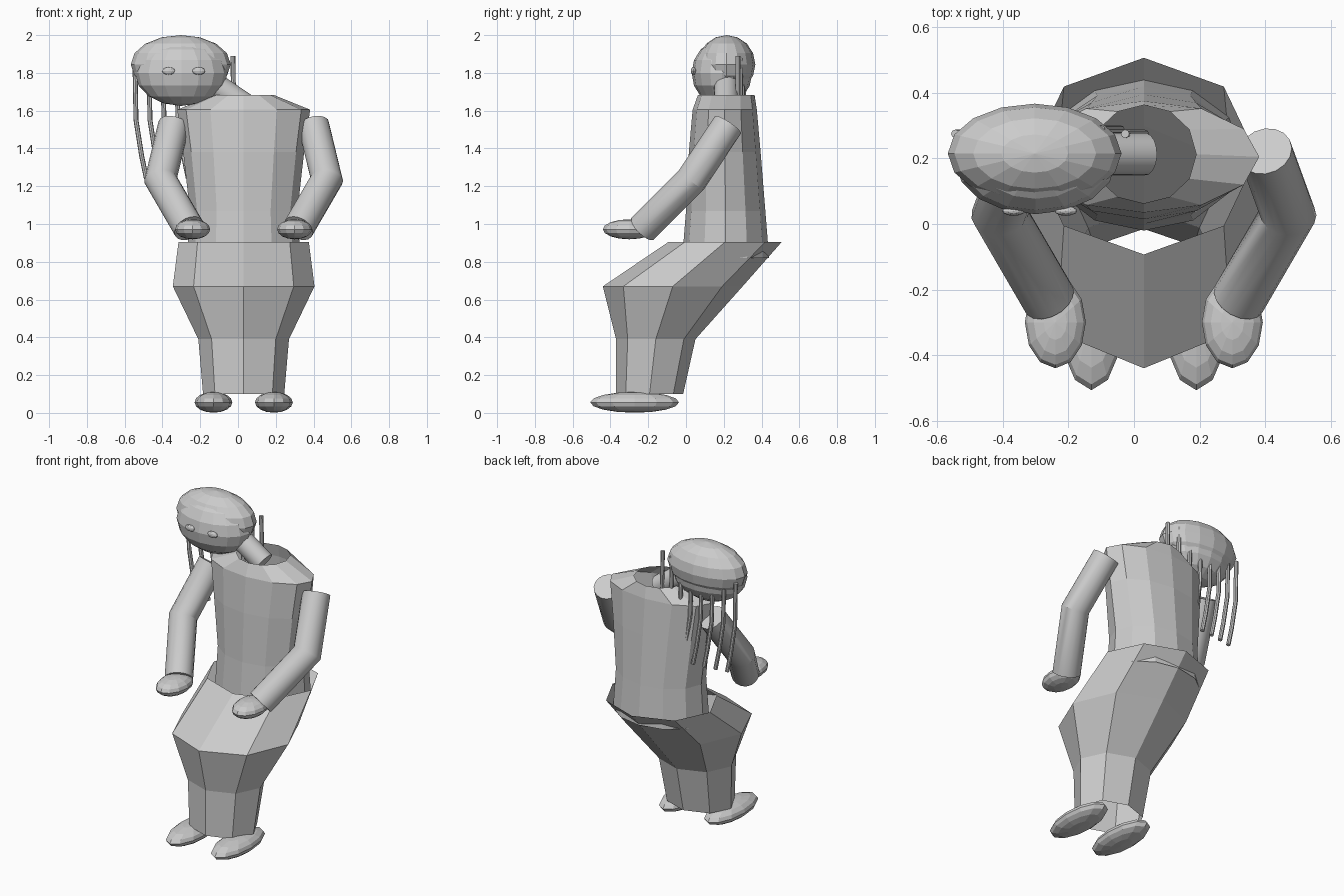
import bpy, bmesh
from math import cos, sin, pi
from mathutils import Vector

if "Cube" in bpy.data.objects:
    bpy.data.objects.remove(bpy.data.objects["Cube"])

CX = 0.03  # body centre line


def ellipsoid(name, loc, rad, seg=16, rings=8):
    bm = bmesh.new()
    bmesh.ops.create_uvsphere(bm, u_segments=seg, v_segments=rings, radius=1)
    bmesh.ops.scale(bm, vec=rad, verts=bm.verts)
    return finish(name, bm, loc)


def finish(name, bm, loc=(0, 0, 0)):
    bmesh.ops.recalc_face_normals(bm, faces=bm.faces)
    me = bpy.data.meshes.new(name)
    bm.to_mesh(me)
    bm.free()
    ob = bpy.data.objects.new(name, me)
    ob.location = loc
    bpy.context.collection.objects.link(ob)
    return ob


def bridge(bm, loops):
    for a, b in zip(loops, loops[1:]):
        n = len(a)
        for i in range(n):
            bm.faces.new((a[i], a[(i + 1) % n], b[(i + 1) % n], b[i]))


def loft(name, rings, seg):
    """Open tube through rings of (z, y centre, x radius, y radius)."""
    bm = bmesh.new()
    bridge(bm, [[bm.verts.new((CX + rx * cos(2 * pi * i / seg),
                               y + ry * sin(2 * pi * i / seg), z))
                 for i in range(seg)] for z, y, rx, ry in rings])
    return finish(name, bm)


def tube(name, pts, r, seg):
    """Capped tube along a path with mitred joints."""
    pts = [Vector(p) for p in pts]
    bm = bmesh.new()
    d = (pts[1] - pts[0]).normalized()
    u = d.orthogonal().normalized()
    v = d.cross(u)
    loop = [pts[0] + r * (u * cos(2 * pi * i / seg) + v * sin(2 * pi * i / seg))
            for i in range(seg)]
    loops = [[bm.verts.new(p) for p in loop]]
    for k in range(1, len(pts)):
        d = (pts[k] - pts[k - 1]).normalized()
        nxt = (pts[k + 1] - pts[k]).normalized() if k + 1 < len(pts) else d
        n = (d + nxt).normalized()
        loop = [p + d * ((pts[k] - p).dot(n) / d.dot(n)) for p in loop]
        loops.append([bm.verts.new(p) for p in loop])
    bridge(bm, loops)
    bm.faces.new(loops[0])
    bm.faces.new(loops[-1])
    ob = finish(name, bm)
    bpy.ops.object.select_all(action='DESELECT')
    ob.select_set(True)
    bpy.context.view_layer.objects.active = ob
    bpy.ops.object.shade_smooth_by_angle(angle=0.55)
    return ob


# torso, open at the neck, and the seated skirt
loft("torso", [(0.82, 0.21, 0.30, 0.23), (1.07, 0.21, 0.285, 0.21),
               (1.38, 0.205, 0.32, 0.19), (1.605, 0.205, 0.352, 0.17),
               (1.683, 0.213, 0.16, 0.15)], 12)
loft("skirt", [(0.10, -0.193, 0.215, 0.178), (0.39, -0.16, 0.24, 0.21),
               (0.67, -0.07, 0.375, 0.37), (0.905, 0.207, 0.345, 0.30)], 8)

# neck leaning to the side, face, hair and eyes
tube("neck", [(0.034, 0.213, 1.63), (-0.2, 0.213, 1.788)], 0.065, 16)
ellipsoid("face", (-0.30, 0.19, 1.80), (0.245, 0.16, 0.175))
ellipsoid("hair", (-0.303, 0.215, 1.845), (0.265, 0.152, 0.155))
for x in (-0.367, -0.208):
    ellipsoid("eye", (x, 0.04, 1.81), (0.035, 0.015, 0.02), 12, 6)

# hanging hair strands
for i in range(8):
    x = -0.545 + 0.074 * i
    y = 0.275 + 0.03 * sin(pi * i / 7)
    top = 1.82 + 0.07 * i / 7
    tube("hair_strand", [(x, y, top), (x + 0.005, y, 1.55),
                         (x + 0.035, y, 1.36), (x + 0.06, y, 1.24)], 0.013, 8)

# arms, hands and feet on both sides
for s in (-1, 1):
    tube("arm", [(CX + s * 0.37, 0.222, 1.525), (CX + s * 0.44, 0.03, 1.235),
                 (CX + s * 0.29, -0.228, 0.977)], 0.083, 16)
    ellipsoid("hand", (CX + s * 0.27, -0.30, 0.972), (0.093, 0.14, 0.053), 12, 8)
    ellipsoid("foot", (CX + s * 0.16, -0.272, 0.056), (0.1, 0.235, 0.055), 12, 8)
